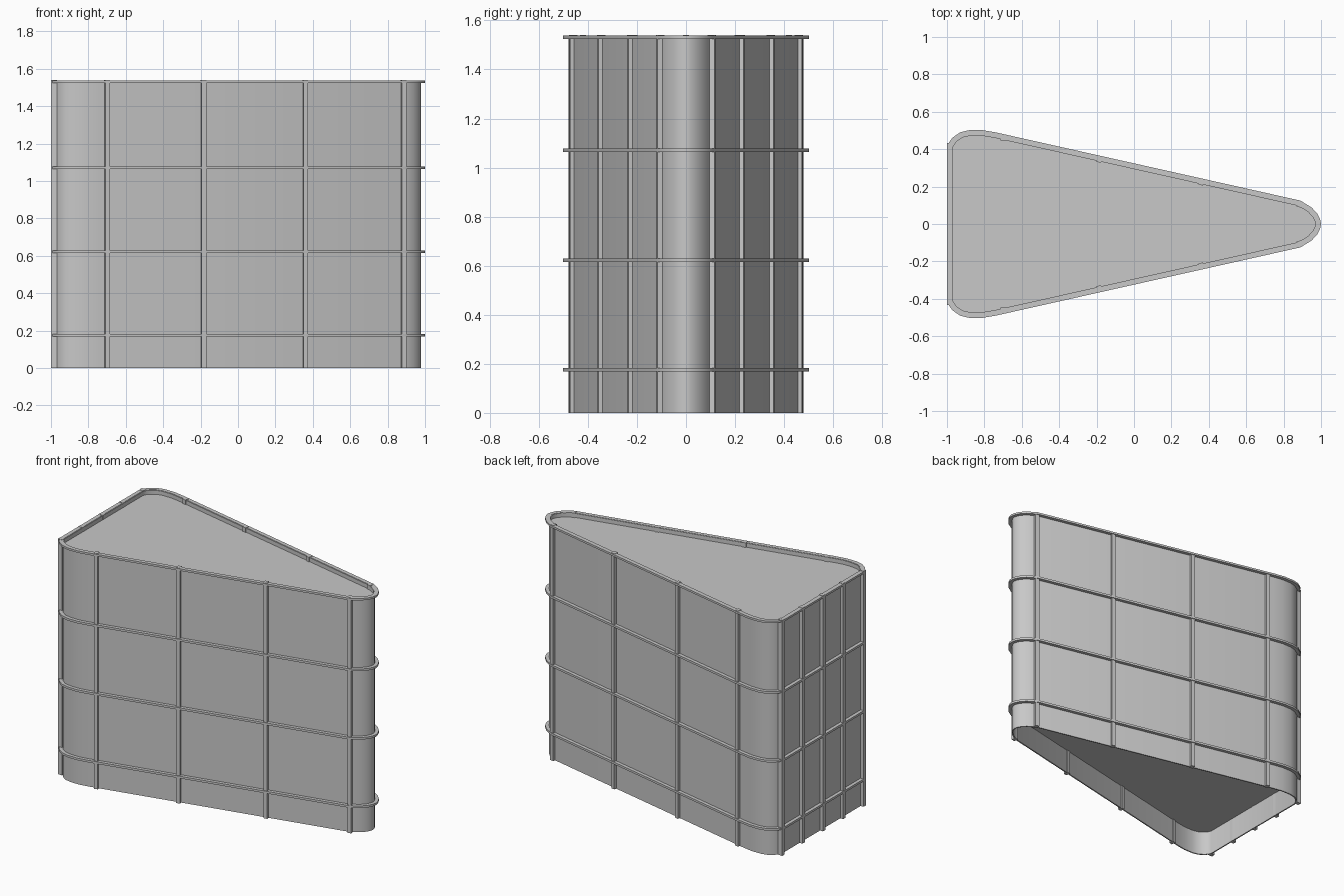
import bpy
import bmesh
import math
from mathutils import Matrix, Vector

cube = bpy.data.objects.get("Cube")
if cube:
    bpy.data.objects.remove(cube, do_unlink=True)

GREY = (0.58, 0.58, 0.58, 1)
metal = bpy.data.materials.new("plain grey")
metal.use_nodes = True
metal.diffuse_color = GREY
metal.node_tree.nodes["Principled BSDF"].inputs["Base Color"].default_value = GREY

# Half outline of the wedge, from the rounded tip to the blunt end
HALF = [(1, 0), (0.995, 0.025), (0.98, 0.055), (0.95, 0.088), (0.89, 0.125),
        (-0.74, 0.49), (-0.81, 0.502), (-0.88, 0.502), (-0.93, 0.49),
        (-0.97, 0.462), (-0.99, 0.435), (-1, 0.41)]
OUTLINE = [Vector(p) for p in HALF + [(x, -y) for x, y in reversed(HALF[1:])]]
TOP = 1.54


def inset(d):
    """Outline moved inward by d, with mitred corners."""
    pts = []
    n = len(OUTLINE)
    for i, p in enumerate(OUTLINE):
        a = (p - OUTLINE[i - 1]).normalized()
        b = (OUTLINE[(i + 1) % n] - p).normalized()
        na, nb = Vector((-a.y, a.x)), Vector((-b.y, b.x))
        pts.append(p + (na + nb) * d / (1 + na.dot(nb)))
    return pts


def finish(name, bm, smooth=False):
    bmesh.ops.recalc_face_normals(bm, faces=bm.faces)
    mesh = bpy.data.meshes.new(name)
    bm.to_mesh(mesh)
    bm.free()
    mesh.materials.append(metal)
    obj = bpy.data.objects.new(name, mesh)
    bpy.context.collection.objects.link(obj)
    if smooth:
        bpy.ops.object.select_all(action="DESELECT")
        obj.select_set(True)
        bpy.context.view_layer.objects.active = obj
        bpy.ops.object.shade_smooth_by_angle(angle=math.radians(30))


def band(name, outer, inner, z0, z1):
    """Closed loop of rectangular section following the outline."""
    bm = bmesh.new()
    section = [(outer, z0), (outer, z1), (inner, z1), (inner, z0)]
    loops = [[bm.verts.new((p.x, p.y, z)) for p in inset(d)] for d, z in section]
    n = len(OUTLINE)
    for k in range(4):
        a, b = loops[k], loops[(k + 1) % 4]
        for i in range(n):
            j = (i + 1) % n
            bm.faces.new((a[i], a[j], b[j], b[i]))
    finish(name, bm, True)


def plate(name, d, z0, z1):
    """Flat panel filling the outline."""
    bm = bmesh.new()
    face = bm.faces.new([bm.verts.new((p.x, p.y, z0)) for p in inset(d)])
    ext = bmesh.ops.extrude_face_region(bm, geom=[face])["geom"]
    verts = [v for v in ext if isinstance(v, bmesh.types.BMVert)]
    bmesh.ops.translate(bm, vec=(0, 0, z1 - z0), verts=verts)
    finish(name, bm)


def rib(name, x, y, angle):
    bm = bmesh.new()
    place = (Matrix.Translation((x, y, TOP / 2)) @ Matrix.Rotation(angle, 4, "Z")
             @ Matrix.Diagonal((0.025, 0.03, TOP, 1)))
    bmesh.ops.create_cube(bm, size=1, matrix=place)
    finish(name, bm)


# Outer shell, roof panel and raised floor
band("wall", 0.022, 0.03, 0, TOP - 0.004)
plate("roof", 0.025, 1.5, 1.51)
plate("floor", 0.025, 0.16, 0.17)

# Horizontal hoops and top rim
for i, z in enumerate((0.168, 0.615, 1.063)):
    band(f"hoop_{i + 1}", 0, 0.026, z, z + 0.014)
band("top_rim", 0, 0.026, 1.525, 1.538)

# Vertical ribs on both long sides
p, q = OUTLINE[4], OUTLINE[5]
slope = (q.y - p.y) / (q.x - p.x)
for i, x in enumerate((0.885, 0.36, -0.185, -0.70)):
    y = p.y + slope * (x - p.x) - 0.021
    for side, s in (("left", 1), ("right", -1)):
        rib(f"{side}_side_rib_{i + 1}", x, s * y, s * math.atan(slope))

# Vertical ribs on the blunt end
for i in range(5):
    rib(f"end_rib_{i + 1}", -0.984, -0.42 + 0.21 * i, math.pi / 2)
